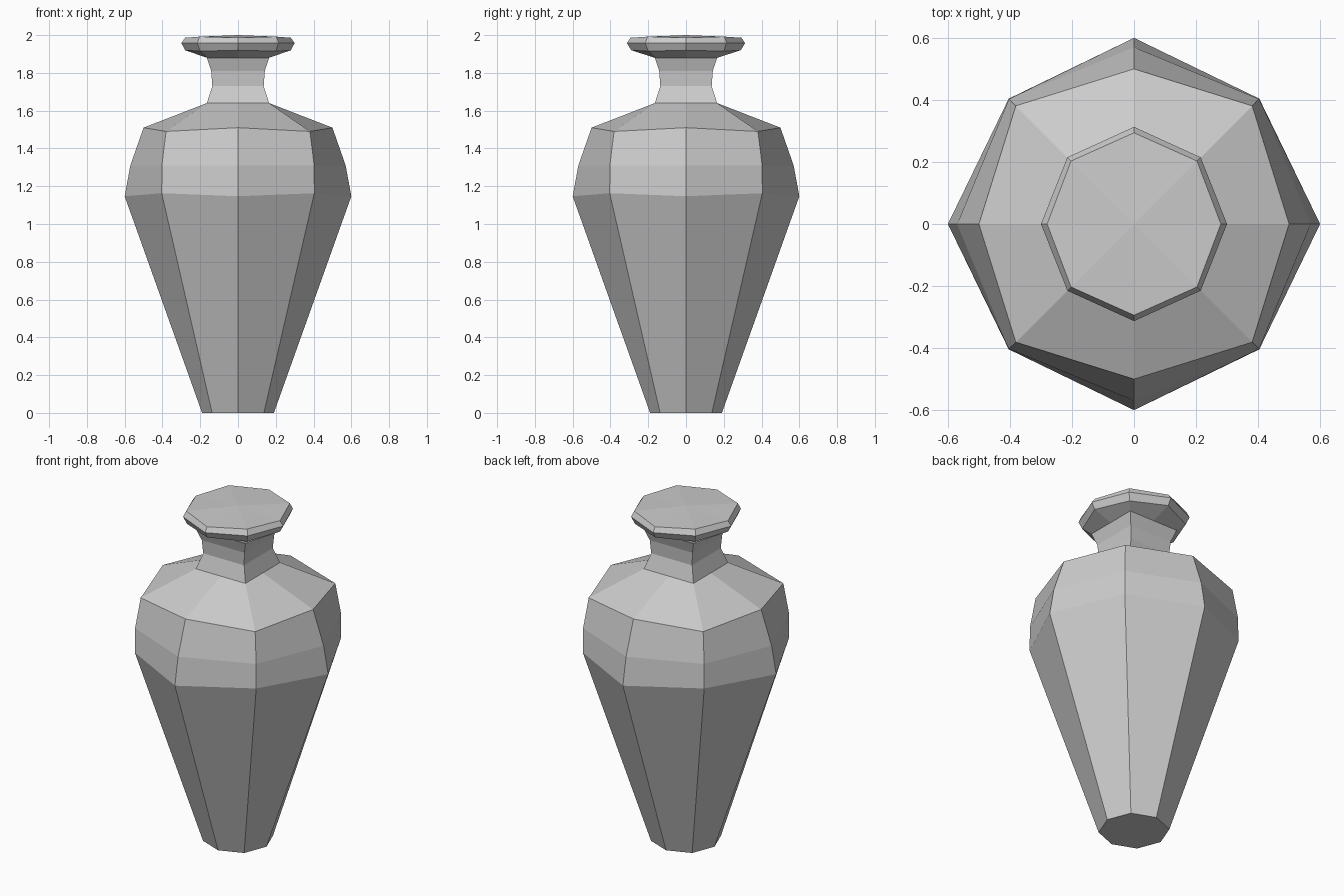
import bpy, bmesh
from math import cos, sin, pi

if "Cube" in bpy.data.objects:
    bpy.data.objects.remove(bpy.data.objects["Cube"])


def loft(name, rings):
    """Skin eight-sided rings: (x radius, y radius, axis z, diagonal x and y, diagonal z)."""
    bm = bmesh.new()
    loops = []
    for rx, ry, za, d, zd in rings:
        pts = [(rx, 0, za), (d, d, zd), (0, ry, za), (-d, d, zd),
               (-rx, 0, za), (-d, -d, zd), (0, -ry, za), (d, -d, zd)]
        loops.append([bm.verts.new(p) for p in pts])
    for a, b in zip(loops, loops[1:]):
        for i in range(8):
            j = (i + 1) % 8
            bm.faces.new((a[i], a[j], b[j], b[i]))
    # flat base and slightly domed top
    bm.faces.new(loops[0][::-1])
    top = bm.verts.new((0, 0, 2.0))
    for i in range(8):
        bm.faces.new((loops[-1][i], loops[-1][(i + 1) % 8], top))
    bmesh.ops.recalc_face_normals(bm, faces=bm.faces)
    mesh = bpy.data.meshes.new(name)
    bm.to_mesh(mesh)
    bm.free()
    obj = bpy.data.objects.new(name, mesh)
    bpy.context.collection.objects.link(obj)
    return obj


loft("vase", [
    # tapered octagonal body
    (0.19, 0.19, 0.0, 0.137, 0.0),
    (0.60, 0.60, 1.147, 0.404, 1.163),
    (0.57, 0.57, 1.31, 0.403, 1.31),
    (0.50, 0.50, 1.51, 0.381, 1.49),
    # square neck
    (0.165, 0.165, 1.64, 0.165, 1.64),
    (0.136, 0.136, 1.73, 0.136, 1.73),
    (0.142, 0.142, 1.81, 0.142, 1.81),
    (0.165, 0.165, 1.88, 0.165, 1.88),
    # octagonal lip
    (0.28, 0.29, 1.92, 0.20, 1.915),
    (0.30, 0.313, 1.958, 0.215, 1.958),
    (0.28, 0.294, 1.986, 0.203, 1.992),
])
